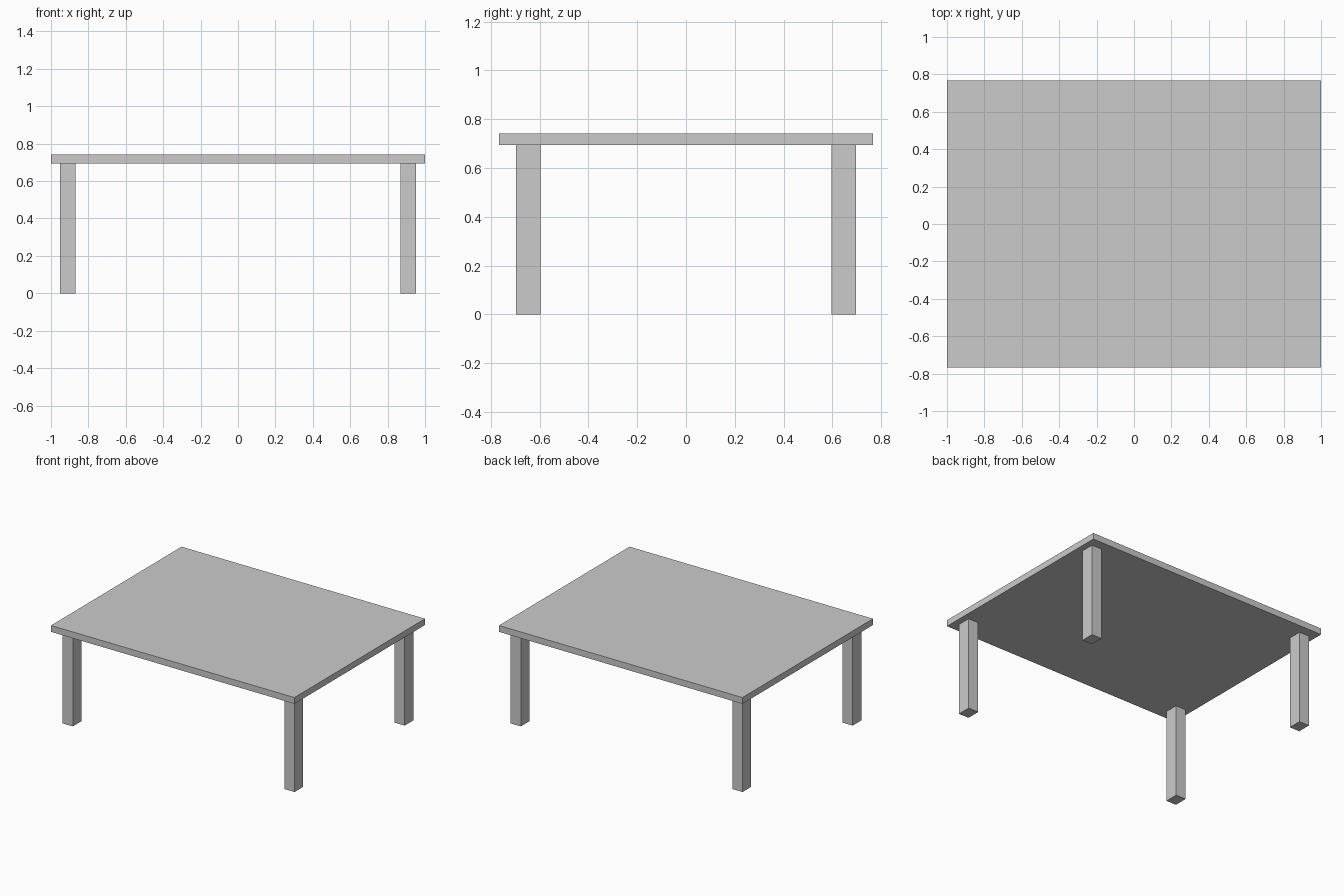
import bpy

if "Cube" in bpy.data.objects:
    bpy.data.objects.remove(bpy.data.objects["Cube"])


def box(name, lo, hi):
    """Add a box spanning the two given corners."""
    centre = [(a + b) / 2 for a, b in zip(lo, hi)]
    bpy.ops.mesh.primitive_cube_add(size=1, location=centre)
    obj = bpy.context.object
    obj.name = name
    obj.scale = [b - a for a, b in zip(lo, hi)]
    bpy.ops.object.transform_apply(location=False, rotation=False, scale=True)
    return obj


TOP_Z, UNDERSIDE_Z = 0.741, 0.694
LEG_X, LEG_Y = 0.911, 0.646          # leg centres
LEG_HALF_X, LEG_HALF_Y = 0.0415, 0.0505

# Table top
box("table_top", (-1, -0.766, UNDERSIDE_Z), (1, 0.766, TOP_Z))

# Four straight rectangular legs
for y_name, sy in (("front", -1), ("back", 1)):
    for x_name, sx in (("left", -1), ("right", 1)):
        x, y = sx * LEG_X, sy * LEG_Y
        box(f"{y_name}_{x_name}_leg",
            (x - LEG_HALF_X, y - LEG_HALF_Y, 0),
            (x + LEG_HALF_X, y + LEG_HALF_Y, UNDERSIDE_Z))
